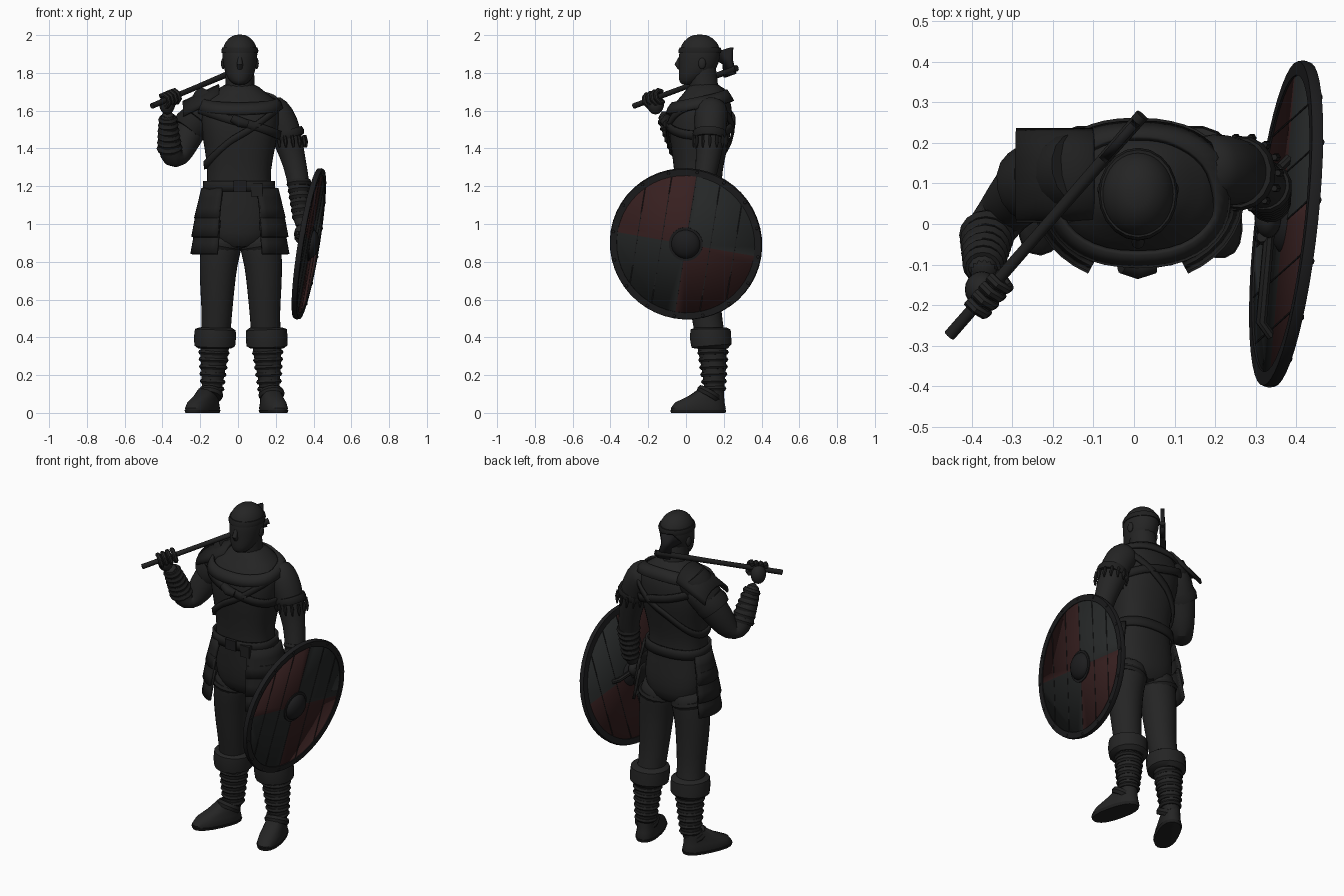
import bpy, bmesh, math
from math import sin, cos, pi, radians
from mathutils import Vector as V, Matrix, Quaternion

if "Cube" in bpy.data.objects:
    bpy.data.objects.remove(bpy.data.objects["Cube"])


def material(name, colour):
    m = bpy.data.materials.new(name)
    m.use_nodes = True
    m.diffuse_color = (*colour, 1)
    shader = m.node_tree.nodes["Principled BSDF"]
    shader.inputs["Base Color"].default_value = (*colour, 1)
    shader.inputs["Roughness"].default_value = .8
    return m


CLOTH = material("charcoal cloth", (.018, .018, .018))
LEATHER = material("black leather", (.014, .014, .014))
RED = material("dark red paint", (.038, .014, .014))
GREY = material("dark grey paint", (.019, .021, .021))
RIM = material("dark iron", (.012, .012, .013))


def finish(name, bm, *mats, round_off=False, thick=0, matrix=None):
    bmesh.ops.recalc_face_normals(bm, faces=bm.faces)
    me = bpy.data.meshes.new(name)
    bm.to_mesh(me)
    bm.free()
    ob = bpy.data.objects.new(name, me)
    bpy.context.collection.objects.link(ob)
    for m in mats:
        me.materials.append(m)
    if matrix:
        ob.matrix_world = matrix
    if thick:
        mod = ob.modifiers.new("thickness", 'SOLIDIFY')
        mod.thickness, mod.offset = thick, 0
    if round_off:
        ob.modifiers.new("round", 'SUBSURF').levels = 1
        ob.modifiers["round"].render_levels = 1
    return ob


def skin(name, rings, mat, wrap=True, caps=True, **kw):
    """Join rows of points into a surface."""
    bm = bmesh.new()
    rows = [[bm.verts.new(p) for p in r] for r in rings]
    n = len(rows[0])
    for a, b in zip(rows, rows[1:]):
        for i in range(n if wrap else n - 1):
            j = (i + 1) % n
            bm.faces.new((a[i], a[j], b[j], b[i]))
    if caps:
        bm.faces.new(rows[0])
        bm.faces.new(rows[-1])
    return finish(name, bm, mat, **kw)


def oval(x, y, z, rx, ry, power=1, n=20):
    def s(v):
        return math.copysign(abs(v) ** power, v)
    return [V((x + rx * s(cos(2 * pi * i / n)), y + ry * s(sin(2 * pi * i / n)), z)) for i in range(n)]


def loft(name, rows, mat, power=1, **kw):
    return skin(name, [oval(*r, power) for r in rows], mat, **kw)


def tube(name, pts, mat, n=14, **kw):
    """Round limb along points given as x, y, z, radius."""
    ps = [V(p[:3]) for p in pts]
    rings, old, q = [], V((0, 0, 1)), Quaternion()
    for i, p in enumerate(ps):
        t = (ps[min(i + 1, len(ps) - 1)] - ps[max(i - 1, 0)]).normalized()
        q = old.rotation_difference(t) @ q
        old = t
        rings.append([p + q @ v for v in oval(0, 0, 0, pts[i][3], pts[i][3], n=n)])
    return skin(name, rings, mat, **kw)


def ball(name, at, size, mat, matrix=Matrix()):
    bm = bmesh.new()
    bmesh.ops.create_uvsphere(bm, u_segments=20, v_segments=12, radius=1)
    return finish(name, bm, mat, matrix=matrix @ Matrix.Translation(at) @ Matrix.Diagonal((*size, 1)))


def box(name, at, size, mat, matrix=Matrix()):
    bm = bmesh.new()
    bmesh.ops.create_cube(bm, size=1)
    return finish(name, bm, mat, matrix=matrix @ Matrix.Translation(at) @ Matrix.Diagonal((*size, 1)))


def bands(name, a, b, count, mat, fill=.75):
    """Row of wraps between two points given as x, y, z, radius."""
    a, b = V(a), V(b)
    for i in range(count):
        lo, hi = a.lerp(b, i / count), a.lerp(b, (i + fill) / count)
        mid = (lo + hi) / 2
        lo[3] -= .007
        hi[3] -= .007
        tube(f"{name}_{i + 1}", [lo, mid, hi], mat, n=16)


# Torso
TORSO = [(0, .08, .86, .12, .1), (.01, .08, .95, .185, .125), (.01, .075, 1.05, .19, .13),
         (.005, .065, 1.2, .172, .125), (.005, .065, 1.28, .168, .128), (.01, .07, 1.4, .188, .15),
         (.01, .075, 1.5, .208, .17), (.01, .08, 1.6, .215, .168), (.01, .095, 1.66, .195, .14),
         (.01, .1, 1.7, .13, .105), (.01, .1, 1.75, .08, .08)]
loft("torso", TORSO, CLOTH, power=.85, round_off=True)


def torso_at(z, grow):
    for a, b in zip(TORSO, TORSO[1:]):
        if a[2] <= z <= b[2]:
            r = V(a).lerp(V(b), (z - a[2]) / (b[2] - a[2]))
            return r[0], r[1], z, r[3] + grow, r[4] + grow


def strap(name, z, tilt, turn, width, grow, mat):
    """Closed strap hugging the torso, tilted towards an angle."""
    rows = []
    for side in (-1, 0, 1):
        row = []
        for i in range(40):
            h = z + tilt * cos(2 * pi * i / 40 - turn) + side * width / 2
            row.append(oval(*torso_at(h, grow), .85, n=40)[i])
        rows.append(row)
    skin(name, rows, mat, caps=False, thick=.014)


strap("belt", 1.2, 0, 0, .055, .012, LEATHER)
strap("baldric", 1.47, .16, 0, .04, .008, LEATHER)
strap("cross_strap", 1.54, .07, pi, .045, .008, LEATHER)
strap("shawl", 1.645, .035, pi / 2, .06, .012, CLOTH)
box("buckle", (.01, -.078, 1.2), (.07, .02, .06), RIM)
box("belt_pouch", (.1, -.055, 1.18), (.06, .05, .07), LEATHER)
tube("chest_knot", [(-.03, -.1, 1.56, .022), (.01, -.108, 1.54, .028), (.05, -.1, 1.53, .022)], LEATHER)

# Head and neck
tube("neck", [(.01, .11, 1.64, .085), (.01, .095, 1.72, .078), (.01, .085, 1.82, .075)], CLOTH)
loft("head", [(.01, .01, 1.735, .03, .035), (.01, .025, 1.76, .058, .064), (.01, .055, 1.8, .08, .095),
              (.01, .068, 1.85, .09, .107), (.01, .072, 1.9, .096, .112), (.01, .075, 1.95, .088, .102),
              (.01, .073, 1.985, .06, .07), (.01, .073, 2.004, .025, .03)], CLOTH, round_off=True)
tube("nose", [(.01, -.03, 1.88, .01), (.01, -.045, 1.845, .016), (.01, -.03, 1.825, .014)], CLOTH)
loft("cap_band", [(.01, .072, 1.905, .096, .113), (.01, .074, 1.92, .098, .114),
                  (.01, .075, 1.935, .093, .108)], LEATHER)
for s in (-1, 1):
    ball("ear", (.01 + s * .088, .085, 1.85), (.012, .02, .03), CLOTH)

# Arms with wrapped forearms
tube("left_arm", [(.15, .14, 1.63, .075), (.19, .135, 1.6, .092), (.238, .13, 1.53, .09), (.272, .125, 1.42, .077),
                  (.3, .115, 1.32, .062), (.325, .09, 1.2, .06), (.335, .06, 1.06, .045),
                  (.335, .03, .97, .035)], CLOTH, round_off=True)
tube("right_arm", [(-.14, .14, 1.63, .075), (-.18, .135, 1.6, .092), (-.235, .115, 1.53, .09),
                   (-.285, .07, 1.43, .078), (-.32, .03, 1.35, .066), (-.345, -.005, 1.345, .062),
                   (-.365, -.03, 1.4, .062), (-.375, -.075, 1.5, .055), (-.37, -.13, 1.6, .035)],
     CLOTH, round_off=True)
bands("left_wrap", (.322, .095, 1.23, .068), (.337, .05, 1.02, .05), 6, LEATHER, .9)
bands("right_wrap", (-.362, -.022, 1.39, .07), (-.372, -.11, 1.57, .05), 6, LEATHER, .9)
bands("left_arm_band", (.256, .127, 1.49, .094), (.27, .125, 1.45, .09), 1, LEATHER, 1)
for i in range(14):
    x, y = .266 + .088 * cos(i * pi / 7), .126 + .088 * sin(i * pi / 7)
    tube("arm_fringe", [(x, y, 1.47, .008), (x + .006, y, 1.435, .011), (x + .008, y, 1.405, .004)], LEATHER, n=6)

# Layered guard on the right shoulder
bands("shoulder_guard", (-.13, .135, 1.665, .1), (-.27, .095, 1.49, .098), 3, LEATHER, .95)
skin("shoulder_guard_flap", [[V((-.1 - .19 * t, .12 + .11 * cos(a), 1.66 - .09 * t + .075 * sin(a)))
                             for a in [i * pi / 8 for i in range(9)]] for t in (0, .5, 1)],
     LEATHER, wrap=False, caps=False, thick=.014)

# Hip guards, mirrored
def plate(name, s, z0, z1, r0, r1):
    rows = []
    for k in range(4):
        z, r = z0 + (z1 - z0) * k / 3, r0 + (r1 - r0) * k / 3
        angles = [radians(-62 + 92 * i / 10) for i in range(11)]
        rows.append([V((.01 + s * r * cos(a), .07 + (r - .045) * sin(a), z)) for a in angles])
    skin(name, rows, LEATHER, wrap=False, caps=False, thick=.016)


for side, s in (("left", 1), ("right", -1)):
    plate(side + "_hip_guard_lower", s, 1.02, .84, .222, .255)
    plate(side + "_hip_guard_middle", s, 1.1, .93, .218, .25)
    plate(side + "_hip_guard_upper", s, 1.19, 1.03, .196, .235)

    # Legs and boots
    def at(x, y, z, r):
        return (x if s > 0 else .03 - x, y, z, r)
    tube(side + "_leg", [at(.1, .085, .98, .095), at(.115, .085, .9, .115), at(.135, .085, .8, .104),
                         at(.14, .095, .65, .093), at(.142, .11, .5, .08), at(.15, .13, .4, .082),
                         at(.157, .145, .3, .076), at(.165, .15, .18, .058), at(.17, .15, .06, .052)],
         CLOTH, round_off=True)
    bands(side + "_short_hem", at(.122, .085, .9, .116), at(.128, .085, .865, .114), 1, LEATHER, 1)
    tube(side + "_boot_cuff", [at(.153, .135, .34, .086), at(.153, .135, .355, .108), at(.152, .13, .4, .111),
                               at(.15, .13, .44, .108), at(.15, .13, .452, .085)], CLOTH, n=18)
    bands(side + "_boot_wrap", at(.157, .143, .33, .085), at(.167, .15, .1, .062), 6, LEATHER, .6)
    turn = radians(14 if s > 0 else -26)
    place = Matrix.Translation((.188 if s > 0 else -.188, .065, 0)) @ Matrix.Rotation(turn, 4, 'Z')
    loft(side + "_foot", [(0, 0, 0, .06, .145), (0, 0, .025, .066, .15), (0, .008, .055, .06, .135),
                          (0, .045, .09, .053, .095), (0, .075, .13, .046, .062)], CLOTH, .85, matrix=place)
    loft(side + "_sole", [(0, 0, 0, .063, .149), (0, 0, .016, .069, .153)], LEATHER, .85, matrix=place)
    bands(side + "_ankle_strap", at(.175, .13, .115, .07), at(.18, .11, .08, .07), 1, LEATHER, .9)

# Axe resting on the right shoulder
butt, tip = V((-.455, -.275, 1.625)), V((.02, .268, 1.825))
tube("axe_handle", [(*butt, .015), (*butt.lerp(tip, .5), .014), (*tip, .017)], LEATHER, n=10)
d = (tip - butt).normalized()
flat = d.cross(V((0, 0, 1))).normalized()
up = flat.cross(d)
eye = butt.lerp(tip, .93)
bm = bmesh.new()
outline = [(-.04, -.025), (.035, -.025), (.03, .05), (.05, .115), (-.02, .118), (-.078, .085), (-.03, .045)]
bm.faces.new([bm.verts.new(eye + d * u + up * v) for u, v in outline])
finish("axe_head", bm, RIM, thick=.022)

# Hands
grip = butt.lerp(tip, .2)
ball("right_palm", grip + V((-.015, .005, -.03)), (.042, .045, .055), CLOTH)
for i in range(4):
    c = grip + d * (.028 * i - .045)
    tube("right_finger", [(*(c + flat * .034 * cos(a) + up * .034 * sin(a)), .013)
                          for a in [radians(-120 + 50 * k) for k in range(6)]], CLOTH, n=8)
ball("left_palm", (.33, .015, .945), (.033, .05, .05), CLOTH)
for i in range(4):
    tube("left_finger", [(.315, .04 - i * .024, .96, .013), (.312, .035 - i * .024, .925, .014),
                         (.335, .03 - i * .024, .895, .012)], CLOTH, n=8)

# Round shield in its own tilted frame
n = V((1, -.112, -.162)).normalized()
across = V((.112, 1, 0)).normalized()
high = n.cross(across).normalized()
frame = Matrix.Translation((.375, 0, .895)) @ Matrix((across, high, n)).transposed().to_4x4()
frame = frame @ Matrix.Rotation(radians(-10), 4, 'Z')
R = .39
bm = bmesh.new()
bmesh.ops.create_circle(bm, cap_ends=True, segments=48, radius=R)
for axis in (V((1, 0, 0)), V((0, 1, 0))):
    bmesh.ops.bisect_plane(bm, geom=bm.verts[:] + bm.edges[:] + bm.faces[:], plane_co=(0, 0, 0), plane_no=axis)
for f in bm.faces:
    c = f.calc_center_median()
    f.material_index = 0 if c.x * c.y < 0 else 1
finish("shield_board", bm, RED, GREY, thick=.018, matrix=frame)
for x in (-.26, -.13, .0, .13, .26):
    box("plank_seam", (x, 0, 0), (.004, 2 * math.sqrt(R * R - x * x), .021), RIM, frame)
ring = [(R - .022, -.014), (R + .012, -.014), (R + .016, 0), (R + .012, .014), (R - .022, .014), (R - .022, -.014)]
skin("shield_rim", [oval(0, 0, z, r, r, n=48) for r, z in ring], RIM, caps=False, matrix=frame)
ball("shield_boss", (0, 0, .01), (.078, .078, .045), RIM, frame)
skin("boss_flange", [oval(0, 0, z, .09, .09, n=32) for z in (.008, .015)], RIM, matrix=frame)
for i in range(16):
    a = i * pi / 8
    ball("rim_rivet", (R * cos(a), R * sin(a), .014), (.008, .008, .005), RIM, frame)
tube("shield_grip", [(-.28, -.02, -.01, .012), (-.25, -.01, -.04, .014), (0, .03, -.045, .014),
                     (.13, .03, -.035, .014), (.16, .03, -.01, .012)], LEATHER, n=8, matrix=frame)

# Smooth shading with sharp edges kept
bpy.ops.object.select_all(action='DESELECT')
for ob in bpy.context.scene.objects:
    if ob.type == 'MESH':
        ob.select_set(True)
        bpy.context.view_layer.objects.active = ob
bpy.ops.object.shade_smooth_by_angle(angle=radians(40))
